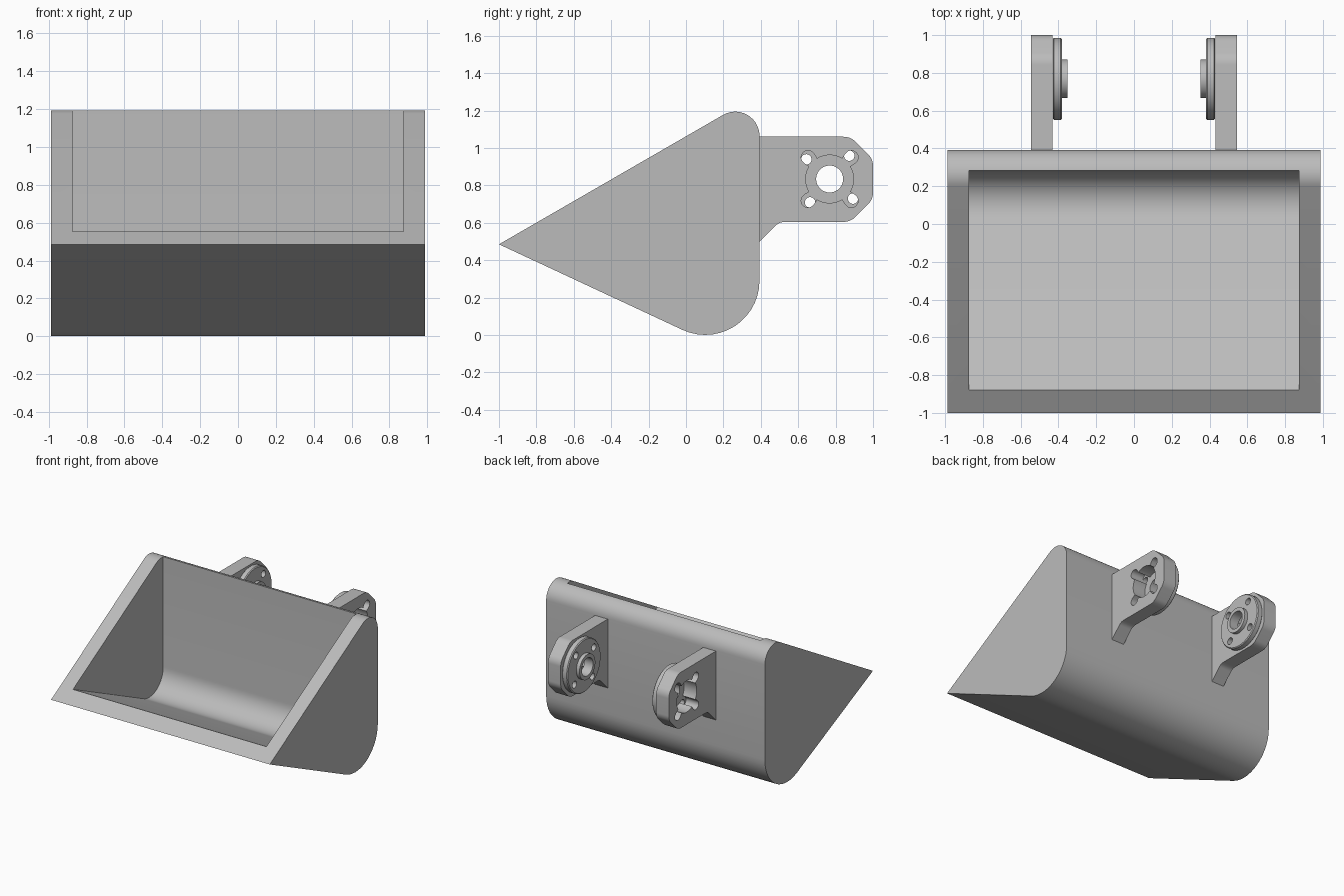
import bpy, bmesh
from math import sin, cos, tan, pi, radians, sqrt, asin
from mathutils import Vector

old = bpy.data.objects.get("Cube")
if old:
    bpy.data.objects.remove(old, do_unlink=True)

# Single grey material
grey = bpy.data.materials.new("plain grey")
grey.use_nodes = True
colour = (0.5, 0.5, 0.5, 1)
grey.diffuse_color = colour
grey.node_tree.nodes["Principled BSDF"].inputs["Base Color"].default_value = colour


def rounded(corners, steps=14):
    """Outline from (y, z, radius) corners with tangent arcs."""
    out = []
    for i, (y, z, r) in enumerate(corners):
        p = Vector((y, z))
        if r == 0:
            out.append(p)
            continue
        a = (Vector(corners[i - 1][:2]) - p).normalized()
        b = (Vector(corners[(i + 1) % len(corners)][:2]) - p).normalized()
        half = a.angle(b) / 2
        centre = p + (a + b).normalized() * (r / sin(half))
        start = p + a * (r / tan(half)) - centre
        end = p + b * (r / tan(half)) - centre
        sweep = start.angle(end)
        for k in range(steps + 1):
            t = k / steps
            out.append(centre + (start * sin((1 - t) * sweep) + end * sin(t * sweep)) / sin(sweep))
    return out


def finish(name, bm):
    bmesh.ops.recalc_face_normals(bm, faces=bm.faces)
    mesh = bpy.data.meshes.new(name)
    bm.to_mesh(mesh)
    bm.free()
    mesh.materials.append(grey)
    ob = bpy.data.objects.new(name, mesh)
    bpy.context.collection.objects.link(ob)
    return ob


def prism(name, outline, x0, x1):
    """Extrude a (y, z) outline along x."""
    bm = bmesh.new()
    face = bm.faces.new([bm.verts.new((x0, y, z)) for y, z in outline])
    ext = bmesh.ops.extrude_face_region(bm, geom=[face])
    verts = [v for v in ext["geom"] if isinstance(v, bmesh.types.BMVert)]
    bmesh.ops.translate(bm, verts=verts, vec=(x1 - x0, 0, 0))
    return finish(name, bm)


def lathe(name, profile, cy, cz, n=64):
    """Revolve a closed (x, radius) loop around an axis parallel to x."""
    bm = bmesh.new()
    rings = [[bm.verts.new((x, cy + r * cos(2 * pi * k / n), cz + r * sin(2 * pi * k / n)))
              for x, r in profile] for k in range(n)]
    m = len(profile)
    for k in range(n):
        a, b = rings[k], rings[(k + 1) % n]
        for j in range(m):
            bm.faces.new((a[j], a[(j + 1) % m], b[(j + 1) % m], b[j]))
    return finish(name, bm)


def circle(cy, cz, r, n=24):
    return [(cy + r * cos(2 * pi * k / n), cz + r * sin(2 * pi * k / n)) for k in range(n)]


def cut(ob, cutter):
    cutter.hide_render = True
    mod = ob.modifiers.new("cut", "BOOLEAN")
    mod.operation = "DIFFERENCE"
    mod.solver = "EXACT"
    mod.object = cutter
    bpy.context.view_layer.objects.active = ob
    bpy.ops.object.modifier_apply(modifier=mod.name)
    bpy.data.objects.remove(cutter, do_unlink=True)


def smooth(ob):
    bpy.ops.object.select_all(action="DESELECT")
    ob.select_set(True)
    bpy.context.view_layer.objects.active = ob
    bpy.ops.object.shade_smooth_by_angle(angle=radians(25))


# Bucket: wedge shell with rounded back corners
TOP, LOW = tan(radians(30)), tan(radians(25))
TIP, BACK, WALL = 0.485, 0.393, 0.11
reach = 1 + BACK
bucket = prism("bucket", rounded([(-1, TIP, 0), (BACK, TIP - LOW * reach, 0.29),
                                  (BACK, TIP + TOP * reach, 0.13)]), -0.987, 0.987)
lip_y = -0.88
lip_z = TIP + TOP * (1 + lip_y)
inner = BACK - WALL
cavity = prism("cavity_cutter", rounded([(lip_y, lip_z, 0),
                                         (inner, lip_z - LOW * (inner - lip_y), 0.18),
                                         (inner, 1.4, 0), (lip_y, 1.4, 0)]), -0.873, 0.873)
cut(bucket, cavity)
smooth(bucket)

# Pocket outline: round hole with four ears on the diagonals
CY, CZ, BOLT = 0.768, 0.834, 0.163
EAR, HOLE = 0.037, 0.128


def pocket_outline():
    pts = []
    limit = asin(EAR / BOLT)
    for q in range(4):
        mid = pi / 4 + q * pi / 2
        for k in range(17):
            d = limit * 0.999 * (k / 8 - 1)
            r = BOLT * cos(d) + sqrt(EAR ** 2 - (BOLT * sin(d)) ** 2)
            pts.append((r, mid + d))
        for k in range(13):
            pts.append((HOLE, mid + limit + (pi / 2 - 2 * limit) * k / 12))
    return [(CY + r * cos(a), CZ + r * sin(a)) for r, a in pts]


plate = rounded([(0.37, 0.475, 0), (0.5, 0.605, 0.07), (0.88, 0.605, 0.09), (1, 0.725, 0.09),
                 (1, 0.94, 0.09), (0.88, 1.06, 0.09), (0.37, 1.06, 0)], 8)
horn_loop = [(0.43, 0.072), (0.43, 0.21), (0.424, 0.217), (0.388, 0.217), (0.381, 0.21),
             (0.381, 0.102), (0.352, 0.102), (0.352, 0.072)]

# Mounting brackets with a flanged hub on each inner face
for side, label in ((1, "left"), (-1, "right")):
    bracket = prism(label + "_bracket", plate, side * 0.431, side * 0.545)
    cut(bracket, prism("pocket_cutter", pocket_outline(), side * 0.4, side * 0.6))
    smooth(bracket)

    hub = lathe(label + "_hub", [(side * x, r) for x, r in horn_loop], CY, CZ)
    for q in range(4):
        a = radians(50 + 90 * q)
        hole = circle(CY + BOLT * cos(a), CZ + BOLT * sin(a), 0.028)
        cut(hub, prism("bolt_cutter", hole, side * 0.3, side * 0.5))
    smooth(hub)
